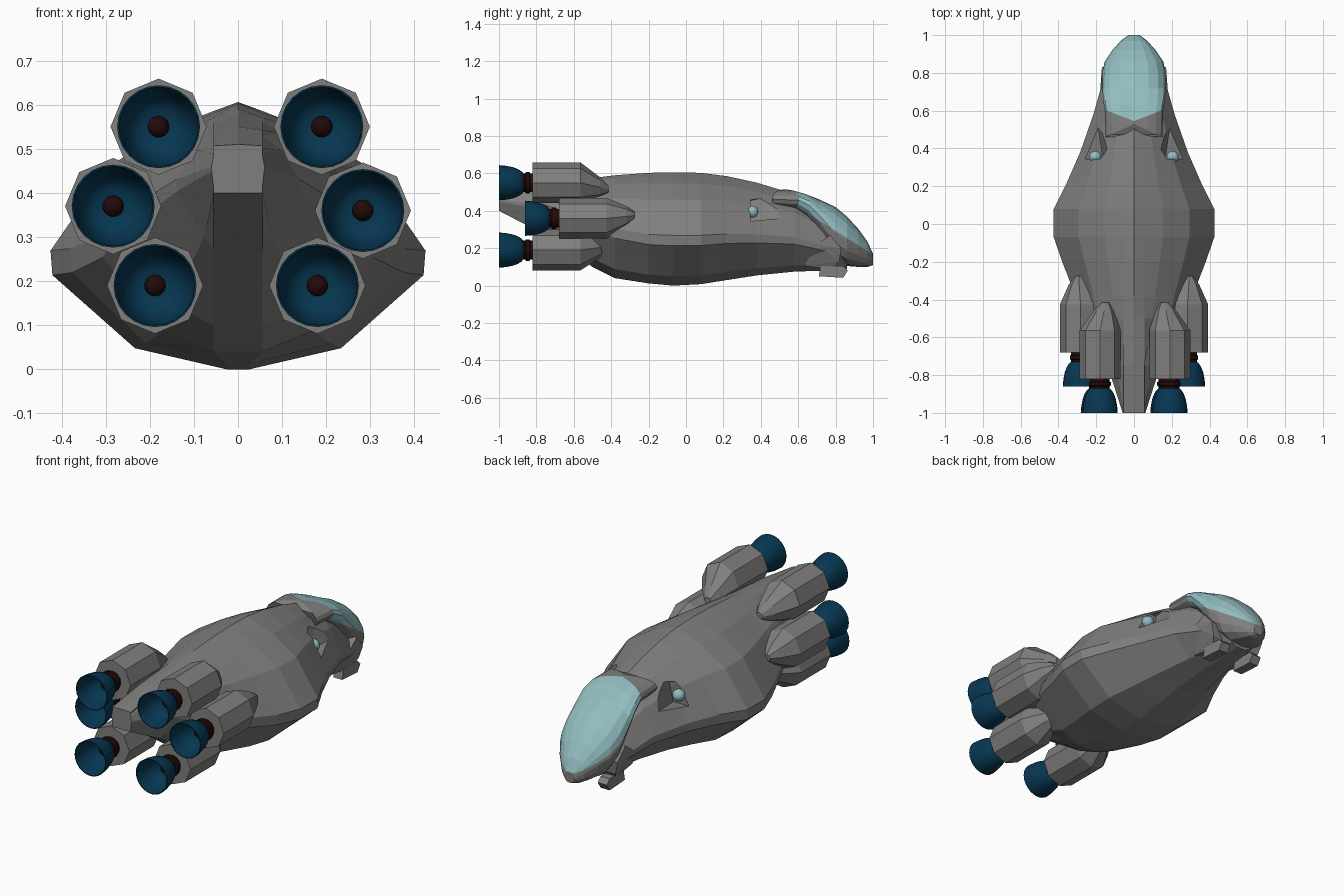
import bpy, bmesh, math
from mathutils import Vector

if "Cube" in bpy.data.objects:
    bpy.data.objects.remove(bpy.data.objects["Cube"])


def mat(name, col):
    m = bpy.data.materials.new(name)
    m.diffuse_color = (*col, 1)
    m.use_nodes = True
    m.node_tree.nodes["Principled BSDF"].inputs["Base Color"].default_value = m.diffuse_color
    return m


GREY = mat("hull_grey", (0.215, 0.213, 0.205))
CYAN = mat("glass_cyan", (0.29, 0.51, 0.53))
BLUE = mat("bell_blue", (0.002, 0.038, 0.083))
BROWN = mat("neck_brown", (0.017, 0.003, 0.003))


def finish(name, bm, *mats, smooth=False):
    bmesh.ops.recalc_face_normals(bm, faces=bm.faces)
    me = bpy.data.meshes.new(name)
    bm.to_mesh(me)
    bm.free()
    ob = bpy.data.objects.new(name, me)
    bpy.context.collection.objects.link(ob)
    for m in mats:
        me.materials.append(m)
    if smooth:
        bpy.ops.object.select_all(action='DESELECT')
        ob.select_set(True)
        bpy.context.view_layer.objects.active = ob
        bpy.ops.object.shade_smooth_by_angle(angle=math.radians(40))
    return ob


def loft(rings):
    """Skin a list of closed rings with quads and cap both ends."""
    bm = bmesh.new()
    vs = [[bm.verts.new(p) for p in r] for r in rings]
    n = len(rings[0])
    for a, b in zip(vs, vs[1:]):
        for i in range(n):
            j = (i + 1) % n
            bm.faces.new((a[i], a[j], b[j], b[i]))
    bm.faces.new(vs[0])
    bm.faces.new(vs[-1])
    return bm


def circle(x, y, z, r, n):
    return [(x + r * math.cos(2 * math.pi * i / n), y,
             z + r * math.sin(2 * math.pi * i / n)) for i in range(n)]


def solid(name, pts):
    """Convex block around a few corner points."""
    bm = bmesh.new()
    for p in pts:
        bm.verts.new(p)
    bmesh.ops.convex_hull(bm, input=bm.verts[:])
    bmesh.ops.dissolve_limit(bm, angle_limit=0.02, verts=bm.verts[:], edges=bm.edges[:])
    return finish(name, bm, GREY)


def ball(name, pos, r, material):
    bm = bmesh.new()
    bmesh.ops.create_uvsphere(bm, u_segments=16, v_segments=10, radius=r)
    bmesh.ops.translate(bm, verts=bm.verts, vec=pos)
    finish(name, bm, material, smooth=True)


# Hull: one faceted section scaled along y (y, half width, top, waist, bottom)
section = [(0, 1), (0.14, 0.94), (0.36, 0.84), (0.69, 0.6), (1, 0.08),
           (0.99, -0.11), (0.55, -0.8), (0.06, -1)]
stations = [(-1, .06, .51, .455, .40), (-.75, .14, .55, .42, .27),
            (-.5, .27, .575, .33, .10), (-.38, .31, .59, .28, .04),
            (-.2, .38, .603, .245, .012), (-.07, .425, .606, .24, 0),
            (.08, .425, .603, .24, .008), (.22, .355, .585, .25, .03),
            (.38, .285, .55, .25, .055), (.58, .215, .49, .24, .075),
            (.74, .17, .38, .2, .08), (.86, .11, .28, .17, .09)]
rings = []
for y, w, top, mid, bot in stations:
    half = []
    for fx, fz in section:
        x = 0 if fx == 0 else max(fx * w, 0.055 if y < -.3 else 0.025)
        half.append((x, y, mid + fz * ((top - mid) if fz > 0 else (mid - bot))))
    rings.append(half + [(-x, y, z) for x, y, z in half[:0:-1]])
hull = finish("hull", loft(rings), GREY)

# Lamp recesses: ramps cut into both flanks, ending in a forward-facing wall
for side, s in (("right", 1), ("left", -1)):
    cutter = solid(side + "_recess_cutter",
                   [(s * x, y, z) for x, y, z in
                    ((.14, .345, .455), (.165, .345, .345), (.15, .50, .485),
                     (.205, .62, .37), (.45, .345, .475), (.45, .345, .345),
                     (.45, .62, .37), (.45, .50, .52))])
    cutter.hide_render = True
    cut = hull.modifiers.new(side + "_recess", 'BOOLEAN')
    cut.operation = 'DIFFERENCE'
    cut.solver = 'EXACT'
    cut.object = cutter
    bpy.context.view_layer.objects.active = hull
    bpy.ops.object.modifier_apply(modifier=cut.name)
    bpy.data.objects.remove(cutter)
    ball(side + "_lamp", (s * .205, .355, .395), .032, CYAN)

# Cockpit head with overhanging rear lip (y, half width, top, bottom, lip sweep)
head = [(.53, .15, .515, .41, .07), (.545, .155, .513, .40, -.06),
        (.62, .164, .495, .36, -.04),
        (.71, .167, .462, .27, -.01), (.80, .168, .42, .14, 0),
        (.86, .155, .37, .105, 0), (.92, .115, .305, .10, 0),
        (.97, .07, .235, .10, 0), (1.0, .03, .17, .11, 0)]
rings = []
for y, w, top, bot, sweep in head:
    ring = []
    for i in range(16):
        a = 2 * math.pi * i / 16
        c, s = math.cos(a), math.sin(a)
        cx = math.copysign(abs(c) ** 0.8, c)
        ring.append((w * cx, y - sweep * abs(cx),
                     (top + bot) / 2 + s * (top - bot) / 2))
    rings.append(ring)
bm = loft(rings)
# cut the glass edge cleanly, then colour everything above it
co, no = Vector((0, .55, .45)), Vector((0, .63, 1)).normalized()
bmesh.ops.bisect_plane(bm, geom=bm.verts[:] + bm.edges[:] + bm.faces[:],
                       plane_co=co, plane_no=no)
for f in bm.faces:
    c = f.calc_center_median()
    f.material_index = int((c - co).dot(no) > 0
                           and c.y > .546 + .06 * abs(c.x) / .155)
finish("cockpit_head", bm, GREY, CYAN)

# Jowl under the cockpit and small plate below the chin
for side, s in (("right", 1), ("left", -1)):
    solid(side + "_cheek_guard",
          [(s * x, y, z) for y, z, xo in
           ((.63, .105, .12), (.78, .085, .12), (.82, .13, .15),
            (.83, .20, .17), (.77, .27, .175), (.70, .22, .178))
           for x in (.08, xo)])
    solid(side + "_chin_plate",
          [(s * x, y, z) for x in (.075, .13) for y, z in
           ((.71, .05), (.84, .042), (.865, .08), (.84, .105), (.72, .105))])

# Engines: (name, x, z, rear y of nacelle, tip shift x, tip shift z)
engines = [("upper_left", -.18, .55, -.82, .03, -.035),
           ("upper_right", .19, .55, -.82, -.03, -.035),
           ("middle_left", -.283, .37, -.68, -.01, .01),
           ("middle_right", .283, .36, -.68, .01, .015),
           ("lower_left", -.188, .19, -.82, .02, .02),
           ("lower_right", .18, .19, -.82, -.02, .02)]
neck = [(.045, .01), (.05, 0), (.05, -.014), (.057, -.016), (.057, -.036),
        (.05, -.04), (.05, -.052)]
# bell goes from throat outside to the rim and back inside
bell = [(.03, -.045), (.048, -.048), (.062, -.06), (.074, -.08), (.084, -.108),
        (.091, -.145), (.094, -.18), (.09, -.18), (.086, -.145), (.079, -.11),
        (.069, -.084), (.056, -.066), (.04, -.056), (.01, -.052)]
for name, x, z, y, dx, dz in engines:
    finish(name + "_nacelle", loft([
        circle(x, y, z, .109, 8), circle(x, y + .255, z, .109, 8),
        circle(x + dx * .7, y + .36, z + dz * .7, .055, 8),
        circle(x + dx, y + .405, z + dz, .02, 8)]), GREY)
    finish(name + "_neck", loft([circle(x, y + d, z, r, 20) for r, d in neck]),
           BROWN, smooth=True)
    finish(name + "_bell", loft([circle(x, y + d, z, r, 24) for r, d in bell]),
           BLUE, smooth=True)
    ball(name + "_igniter", (x, y - .06, z), .024, BROWN)
